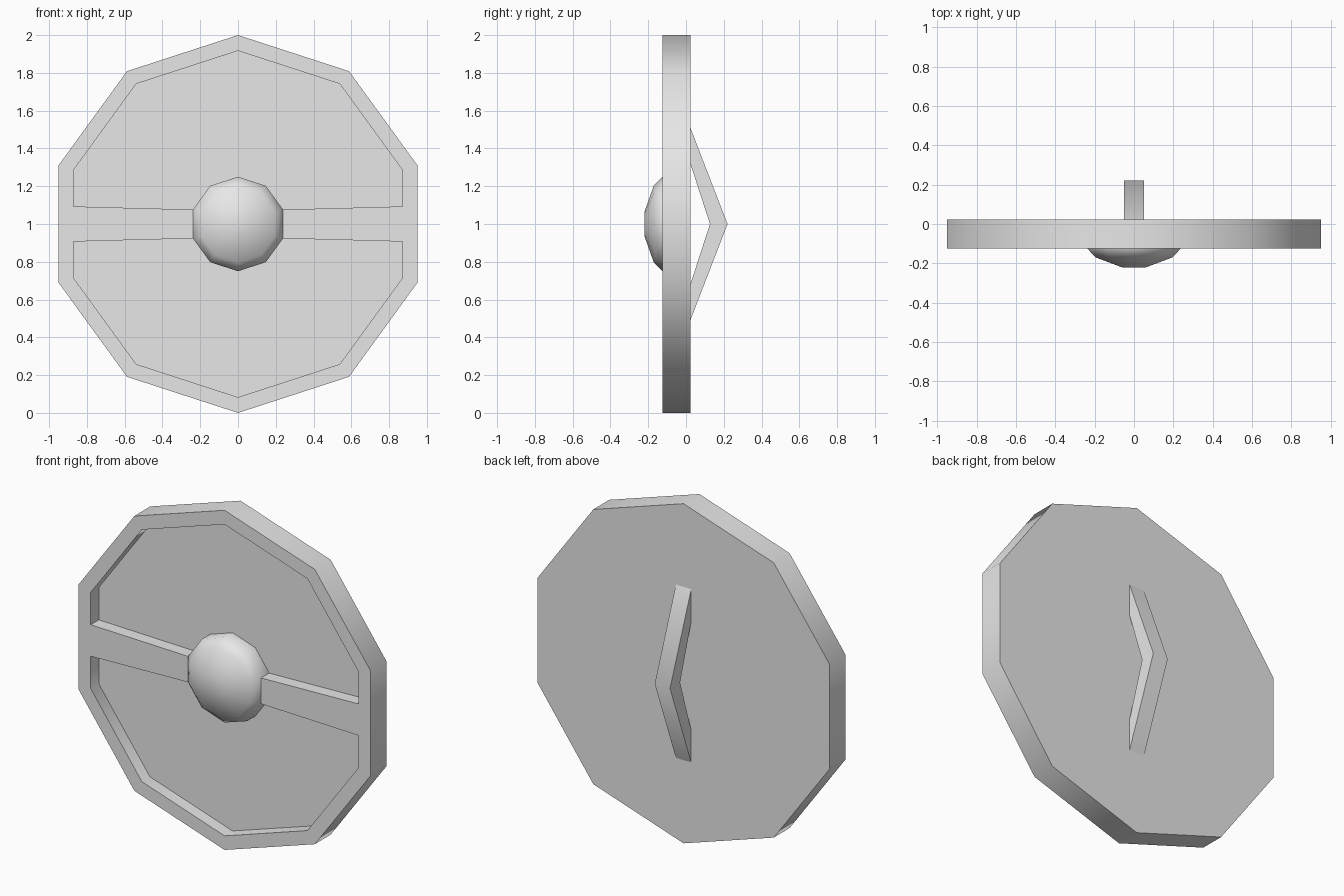
import bpy, bmesh
from math import radians, sin, cos

cube = bpy.data.objects.get("Cube")
if cube:
    bpy.data.objects.remove(cube, do_unlink=True)

SIDES = 10
FRONT, FLOOR, BACK = -0.125, -0.05, 0.023

grey = bpy.data.materials.new("light grey")
grey.use_nodes = True
grey.diffuse_color = (0.8, 0.8, 0.8, 1)
grey.node_tree.nodes["Principled BSDF"].inputs["Base Color"].default_value = (0.8, 0.8, 0.8, 1)


def ring(radius, steps=range(SIDES)):
    """Decagon corners (x, z) counted from the top corner, around z = 1."""
    return [(radius * sin(radians(36 * k)), 1 + radius * cos(radians(36 * k))) for k in steps]


def loft(name, loops):
    """Skin a stack of matching closed loops and cap both ends."""
    bm = bmesh.new()
    rows = [[bm.verts.new(p) for p in loop] for loop in loops]
    for a, b in zip(rows, rows[1:]):
        for i in range(len(a)):
            j = (i + 1) % len(a)
            bm.faces.new((a[i], a[j], b[j], b[i]))
    bm.faces.new(rows[0])
    bm.faces.new(rows[-1])
    bmesh.ops.recalc_face_normals(bm, faces=bm.faces)
    mesh = bpy.data.meshes.new(name)
    bm.to_mesh(mesh)
    bm.free()
    obj = bpy.data.objects.new(name, mesh)
    bpy.context.collection.objects.link(obj)
    mesh.materials.append(grey)
    return obj


def slab(name, outline, y0, y1):
    return loft(name, [[(x, y, z) for x, z in outline] for y in (y0, y1)])


def select_only(obj):
    bpy.ops.object.select_all(action='DESELECT')
    obj.select_set(True)
    bpy.context.view_layer.objects.active = obj


# Shield plate
plate = slab("shield_plate", ring(1.0), FRONT, BACK)

# Two sunken panels, leaving the rim and a tapered crossbar
upper = ring(0.917, range(-2, 3)) + [(0.872, 1.093), (0, 1.07), (-0.872, 1.093)]
lower = [(x, 2 - z) for x, z in upper]
for name, outline in (("upper_panel_cutter", upper), ("lower_panel_cutter", lower)):
    cutter = slab(name, outline, FRONT - 0.1, FLOOR)
    cutter.hide_render = True
    mod = plate.modifiers.new(name, 'BOOLEAN')
    mod.operation = 'DIFFERENCE'
    mod.solver = 'EXACT'
    mod.object = cutter
    select_only(plate)
    bpy.ops.object.modifier_apply(modifier=mod.name)
    bpy.data.objects.remove(cutter, do_unlink=True)

# Domed centre boss
dome = [(0.25, FLOOR), (0.25, FRONT), (0.205, -0.17), (0.065, -0.22)]
boss = loft("centre_boss", [[(x, y, z) for x, z in ring(r)] for r, y in dome])

# Bent grip on the back
grip = [(BACK, 1.51), (0.22, 1.0), (BACK, 0.49), (BACK, 0.68), (0.127, 1.0), (BACK, 1.32)]
handle = loft("back_handle", [[(x, y, z) for y, z in grip] for x in (-0.05, 0.05)])

for part in (plate, boss, handle):
    select_only(part)
    bpy.ops.object.shade_smooth_by_angle(angle=radians(44))
